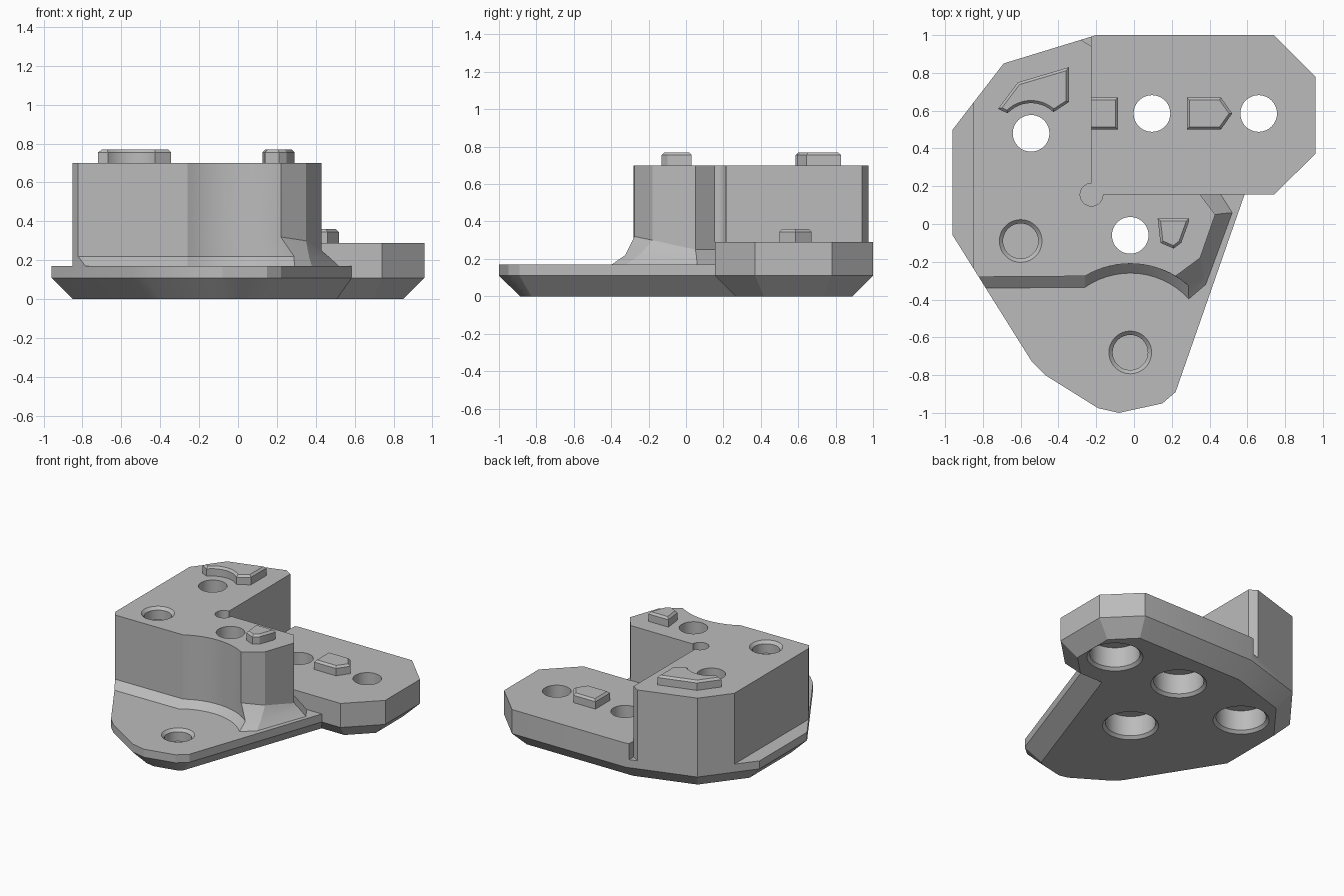
import bpy, bmesh, math
from mathutils import Vector

if "Cube" in bpy.data.objects:
    bpy.data.objects.remove(bpy.data.objects["Cube"], do_unlink=True)

grey = bpy.data.materials.new("plain_grey")
grey.use_nodes = True
grey.diffuse_color = (0.5, 0.5, 0.5, 1)
grey.node_tree.nodes["Principled BSDF"].inputs["Base Color"].default_value = (0.5, 0.5, 0.5, 1)


def loft(name, rings):
    """Closed solid through rings of equal point count, bottom to top."""
    bm = bmesh.new()
    loops = [[bm.verts.new(p) for p in ring] for ring in rings]
    n = len(loops[0])
    for low, high in zip(loops, loops[1:]):
        for i in range(n):
            j = (i + 1) % n
            bm.faces.new((low[i], low[j], high[j], high[i]))
    bm.faces.new(loops[0][::-1])
    bm.faces.new(loops[-1])
    bmesh.ops.recalc_face_normals(bm, faces=bm.faces)
    mesh = bpy.data.meshes.new(name)
    bm.to_mesh(mesh)
    bm.free()
    mesh.materials.append(grey)
    obj = bpy.data.objects.new(name, mesh)
    bpy.context.collection.objects.link(obj)
    return obj


def at(points, z):
    return [(x, y, z) for x, y in points]


def inset(points, d):
    """Mitred inward offset of a counter-clockwise polygon."""
    out = []
    for i, p in enumerate(points):
        a, b, c = Vector(points[i - 1]), Vector(p), Vector(points[(i + 1) % len(points)])
        u, v = (b - a).normalized(), (c - b).normalized()
        m = Vector((-u.y - v.y, u.x + v.x))
        q = b + m * (d / (1 + u.dot(v)))
        out.append((q.x, q.y))
    return out


def arc(cx, cy, r, start, end, n):
    angles = [math.radians(start + (end - start) * i / (n - 1)) for i in range(n)]
    return [(cx + r * math.cos(a), cy + r * math.sin(a)) for a in angles]


def rect(x0, x1, y0, y1):
    return [(x0, y0), (x1, y0), (x1, y1), (x0, y1)]


def circle(c, r):
    return arc(c[0], c[1], r, 0, 352.5, 48)


def turned(name, c, profile):
    return loft(name, [at(circle(c, r), z) for r, z in profile])


def combine(target, tool, operation):
    mod = target.modifiers.new("combine", "BOOLEAN")
    mod.operation, mod.solver, mod.object = operation, "EXACT", tool
    bpy.context.view_layer.objects.active = target
    bpy.ops.object.modifier_apply(modifier=mod.name)
    bpy.data.objects.remove(tool, do_unlink=True)


# Tower: straight walls over a flared foot, with a concave curved front
CX, CY, N = -0.02, -0.68, 15
left = [(-0.85, -0.28)]
left_foot = [(-0.85, -0.34)]
right = [(0.35, -0.18), (0.43, 0.05), (0.35, 0.155)]
right_foot = [(0.38, -0.32), (0.52, 0.06), (0.46, 0.155)]
back = [(-0.225, 0.155), (-0.225, 0.94), (-0.445, 1.08), (-0.85, 1.08)]
wall = left + arc(CX, CY, 0.47, 120.7, 59.3, N) + right + back
foot = left_foot + arc(CX, CY, 0.42, 124.8, 42.4, N) + right_foot + back
lip = left + arc(CX, CY, 0.47, 120.7, 49, N)
lip = at(lip, 0.22) + [(0.365, -0.25, 0.22), (0.465, 0.055, 0.22), (0.39, 0.155, 0.22)] + at(back, 0.22)
shoulder = at(wall, 0.32)
for i in (N + 2, N + 3):
    shoulder[i] = (*wall[i], 0.25)
shoulder[N + 1] = (*wall[N + 1], 0.3)
body = loft("mount_body", [at(foot, 0.1), at(foot, 0.17), lip, shoulder, at(wall, 0.7)])
combine(body, turned("corner_relief", (-0.225, 0.155), [(0.06, 0.29), (0.06, 0.9)]), "DIFFERENCE")

# Base slab and raised side arm, trimmed by the chamfered outline
slab = rect(-1.2, 1.2, -1.2, 1.2)
combine(body, loft("base_slab", [at(slab, -0.1), at(slab, 0.17)]), "UNION")
arm = rect(-0.225, 1.2, 0.155, 1.2)
combine(body, loft("side_arm", [at(arm, -0.05), at(arm, 0.29)]), "UNION")
outline = [(-0.2, 1), (-0.69, 0.85), (-0.96, 0.5), (-0.96, -0.06), (-0.54, -0.73),
           (-0.47, -0.8), (-0.19, -0.975), (-0.08, -1), (0.15, -0.95), (0.22, -0.89),
           (0.585, 0.155), (0.74, 0.155), (0.96, 0.37), (0.96, 0.78), (0.74, 1)]
trim = loft("outline_trim", [at(inset(outline, 0.11), 0), at(outline, 0.11), at(outline, 0.9)])
combine(body, trim, "INTERSECT")

# Screw holes with chamfered counterbores underneath
for c in ((-0.545, 0.48), (0.095, 0.585), (0.66, 0.585), (-0.02, -0.06)):
    bore = [(0.21, -0.02), (0.17, 0.02), (0.17, 0.17), (0.097, 0.17), (0.097, 0.9)]
    combine(body, turned("screw_hole", c, bore), "DIFFERENCE")

# Blind sockets with chamfered rims
for c, z in (((-0.6, -0.09), 0.7), ((-0.02, -0.68), 0.17)):
    socket = [(0.093, z - 0.09), (0.093, z - 0.02), (0.133, z + 0.02)]
    combine(body, turned("socket", c, socket), "DIFFERENCE")


# Locating pegs with softened top edges
def peg(name, points, z):
    return loft(name, [at(points, z - 0.01), at(points, z + 0.055), at(inset(points, 0.014), z + 0.07)])


pegs = [
    peg("curved_peg", arc(-0.545, 0.47, 0.17, 137, 46, 12)
        + [(-0.345, 0.645), (-0.345, 0.83), (-0.615, 0.75), (-0.72, 0.61)], 0.7),
    peg("wedge_peg", [(0.125, 0.03), (0.14, -0.1), (0.21, -0.13), (0.25, -0.1), (0.29, 0.01), (0.29, 0.03)], 0.7),
    peg("pointed_peg", [(0.28, 0.5), (0.46, 0.5), (0.52, 0.585), (0.46, 0.67), (0.28, 0.67)], 0.29),
    peg("wall_peg", rect(-0.24, -0.085, 0.5, 0.67), 0.29),
]

# Smooth the round walls, keep hard edges
bpy.ops.object.select_all(action="DESELECT")
for obj in [body] + pegs:
    obj.select_set(True)
bpy.context.view_layer.objects.active = body
bpy.ops.object.shade_smooth_by_angle(angle=math.radians(20))
